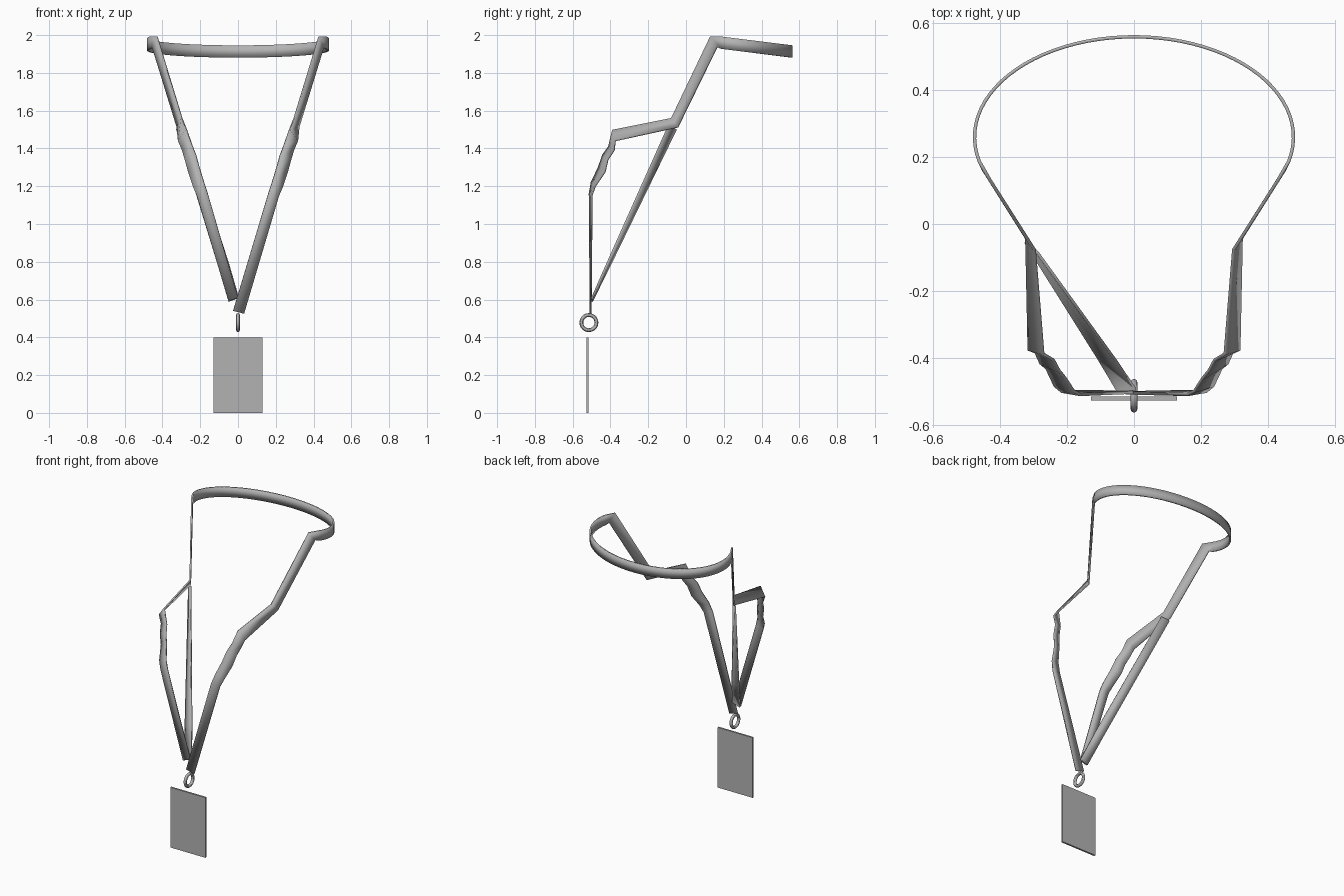
import bpy
import bmesh
from math import cos, sin, radians

default_cube = bpy.data.objects.get("Cube")
if default_cube:
    bpy.data.objects.remove(default_cube, do_unlink=True)

# One plain grey for everything
grey = bpy.data.materials.new("plain grey")
grey.use_nodes = True
colour = (0.45, 0.45, 0.45, 1)
grey.diffuse_color = colour
grey.node_tree.nodes["Principled BSDF"].inputs["Base Color"].default_value = colour


def finish(obj, name, smooth=True):
    obj.name = name
    obj.data.materials.append(grey)
    bpy.ops.object.select_all(action="DESELECT")
    obj.select_set(True)
    bpy.context.view_layer.objects.active = obj
    if smooth:
        bpy.ops.object.shade_smooth_by_angle(angle=radians(30))
    return obj


def ribbon(name, pairs, thickness=0.01):
    """Flat webbing running through pairs of edge points."""
    mesh = bpy.data.meshes.new(name)
    bm = bmesh.new()
    rows = [[bm.verts.new(p) for p in pair] for pair in pairs]
    for (a, b), (c, d) in zip(rows, rows[1:]):
        bm.faces.new((a, b, d, c))
    bm.normal_update()
    bm.to_mesh(mesh)
    bm.free()
    obj = bpy.data.objects.new(name, mesh)
    bpy.context.collection.objects.link(obj)
    solid = obj.modifiers.new("webbing thickness", "SOLIDIFY")
    solid.thickness = thickness
    solid.offset = 0
    return finish(obj, name)


def mirrored(pairs):
    return [[(-x, y, z) for x, y, z in pair] for pair in pairs]


# Half of the strap from chest to neck: front or upper edge, back or lower edge
half = [
    [(0.16, -0.51, 1.16), (0.217, -0.5, 1.15)],
    [(0.18, -0.5, 1.22), (0.238, -0.482, 1.2)],
    [(0.205, -0.462, 1.3), (0.262, -0.43, 1.275)],
    [(0.223, -0.44, 1.365), (0.28, -0.415, 1.34)],
    [(0.24, -0.408, 1.41), (0.295, -0.382, 1.39)],
    [(0.272, -0.388, 1.497), (0.315, -0.375, 1.44)],
    [(0.298, -0.077, 1.56), (0.321, -0.043, 1.512)],
    [(0.43, 0.13, 1.993), (0.452, 0.165, 1.937)],
]
left_end = [[(-0.026, -0.505, 0.54), (0.032, -0.505, 0.525)]]
right_end = [[(0.0, -0.503, 0.61), (-0.05, -0.503, 0.592)]]

# Tilted oval band around the back of the neck
neck = []
steps = 48
for i in range(steps + 1):
    angle = radians(-14 + 208 * i / steps)
    x, y = 0.477 * cos(angle), 0.26 + 0.3 * sin(angle)
    top = 1.997 - 0.125 * (y - 0.15)
    neck.append([(x, y, top), (x, y, top - 0.065)])

ribbon("neck_strap", left_end + half + neck + mirrored(half)[::-1] + right_end)

# Extra straight strap on the right, twisting from shoulder to clip
ribbon("inner_strap", [
    [(-0.325, -0.053, 1.5), (-0.288, -0.087, 1.53)],
    [(-0.104, -0.406, 0.775), (-0.05, -0.415, 0.795)],
    [(-0.05, -0.498, 0.59), (0.005, -0.496, 0.61)],
])

# Round clip ring standing edge-on to the front
bpy.ops.mesh.primitive_torus_add(
    location=(0, -0.514, 0.478), rotation=(0, radians(90), 0),
    major_radius=0.04, minor_radius=0.01,
    major_segments=32, minor_segments=12)
finish(bpy.context.object, "clip_ring")

# Hanging badge card
bpy.ops.mesh.primitive_cube_add(size=1, location=(0, -0.522, 0.2))
card = bpy.context.object
card.scale = (0.258, 0.012, 0.4)
bpy.ops.object.transform_apply(location=False, rotation=False, scale=True)
finish(card, "badge_card", smooth=False)
